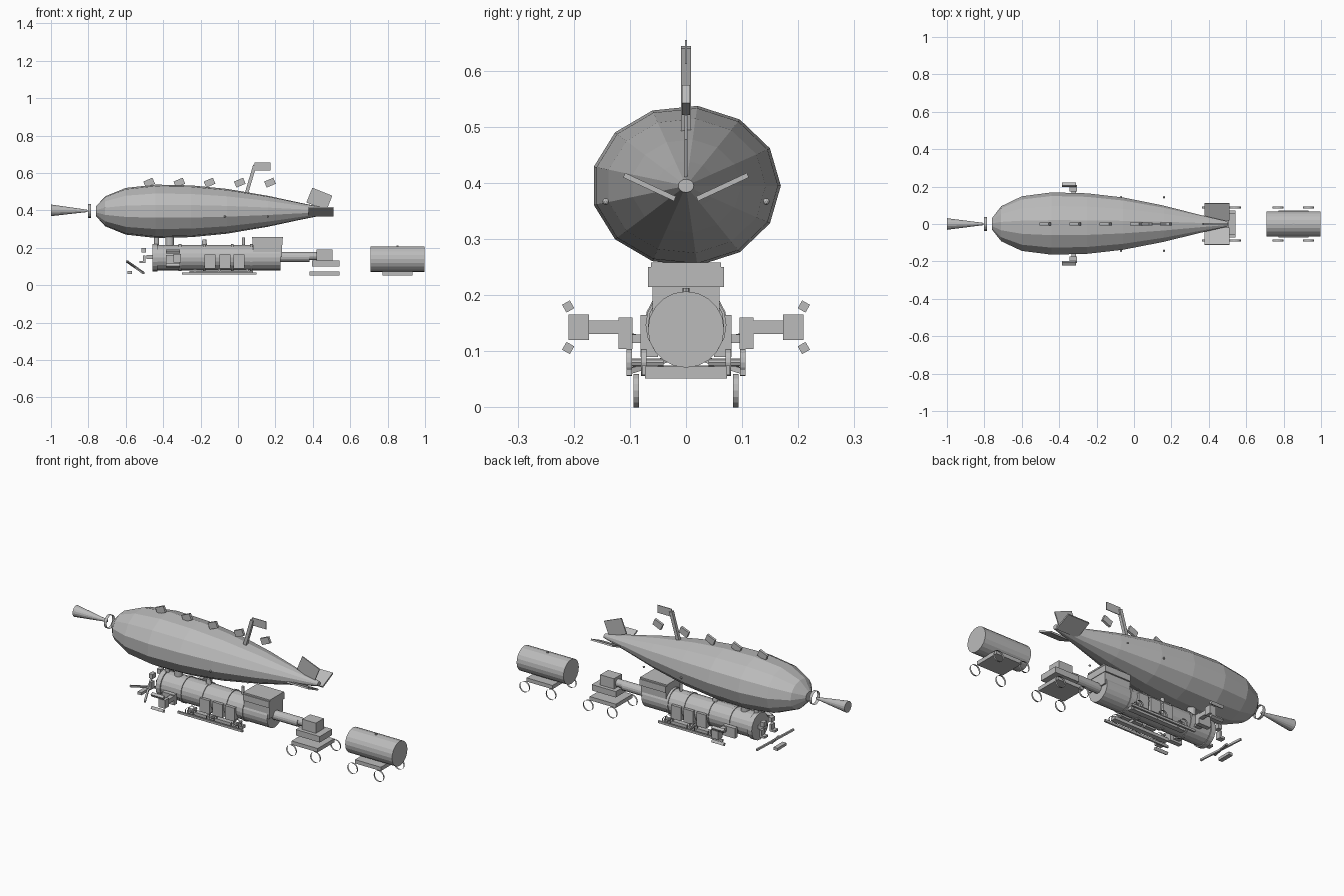
import bpy, bmesh, math
from mathutils import Vector, Matrix

cube = bpy.data.objects.get("Cube")
if cube:
    bpy.data.objects.remove(cube)

grey = bpy.data.materials.new("plain_grey")
grey.use_nodes = True
colour = (0.5, 0.5, 0.5, 1)
grey.diffuse_color = colour
grey.node_tree.nodes["Principled BSDF"].inputs["Base Color"].default_value = colour


def finish(name, bm, smooth=False):
    mesh = bpy.data.meshes.new(name)
    bm.to_mesh(mesh)
    bm.free()
    mesh.materials.append(grey)
    ob = bpy.data.objects.new(name, mesh)
    bpy.context.collection.objects.link(ob)
    return ob


def box(name, centre, size, tilt=0, axis='Y'):
    bm = bmesh.new()
    m = Matrix.Translation(centre) @ Matrix.Rotation(math.radians(tilt), 4, axis)
    bmesh.ops.create_cube(bm, size=1, matrix=m @ Matrix.Diagonal((*size, 1)))
    return finish(name, bm)


def span(name, x, y, z):
    """Box given by its (low, high) limits on each axis."""
    lims = (x, y, z)
    return box(name, [(a + b) / 2 for a, b in lims], [b - a for a, b in lims])


def tube(name, a, b, r1, r2=None, sides=16, caps=True):
    a, b = Vector(a), Vector(b)
    bm = bmesh.new()
    m = Matrix.Translation((a + b) / 2) @ (b - a).to_track_quat('Z', 'Y').to_matrix().to_4x4()
    bmesh.ops.create_cone(bm, cap_ends=caps, segments=sides, radius1=r1,
                          radius2=r1 if r2 is None else r2, depth=(b - a).length, matrix=m)
    return finish(name, bm)


def bar(name, a, b, width, depth):
    a, b = Vector(a), Vector(b)
    bm = bmesh.new()
    m = Matrix.Translation((a + b) / 2) @ (b - a).to_track_quat('Z', 'Y').to_matrix().to_4x4()
    bmesh.ops.create_cube(bm, size=1, matrix=m @ Matrix.Diagonal((width, depth, (b - a).length, 1)))
    return finish(name, bm)


def wheel(name, x, y, z, r=0.03):
    tube(name, (x, y - 0.005, z), (x, y + 0.005, z), r, caps=False)


# Balloon hull: thirteen-sided faceted body along x
bm = bmesh.new()
HULL_Z = 0.395
profile = [(-0.76, 0.03), (-0.71, 0.095), (-0.60, 0.148), (-0.44, 0.169), (-0.25, 0.164),
           (-0.06, 0.142), (0.16, 0.098), (0.34, 0.052), (0.50, 0.014)]
rings = []
for x, r in profile:
    ring = []
    for i in range(13):
        t = math.tau * i / 13
        ring.append(bm.verts.new((x, r * math.cos(t), HULL_Z + 0.85 * r * math.sin(t))))
    rings.append(ring)
for a, b in zip(rings, rings[1:]):
    for i in range(13):
        j = (i + 1) % 13
        bm.faces.new((a[i], a[j], b[j], b[i]))
bm.faces.new(rings[0])
bm.faces.new(rings[-1])
bmesh.ops.recalc_face_normals(bm, faces=bm.faces)
finish("balloon_hull", bm)

# Nose cone and open ring
tube("nose_cone", (-1.0, 0, 0.4), (-0.805, 0, 0.397), 0.031, 0.006)
tube("nose_ring", (-0.802, 0, 0.397), (-0.785, 0, 0.397), 0.037, caps=False)

# Tail fins
box("top_fin", (0.435, 0, 0.46), (0.115, 0.006, 0.085), 22)
for s in (-1, 1):
    box("side_fin", (0.443, s * 0.065, 0.393), (0.133, 0.1, 0.009), s * 25, 'X')

# Flag, mast and the row of tilted pennants
bar("mast", (0.043, 0, 0.483), (0.09, 0, 0.642), 0.018, 0.018)
span("flag", (0.088, 0.175), (-0.002, 0.002), (0.612, 0.655))
for i in range(5):
    box("pennant", (-0.475 + 0.1615 * i, 0, 0.548), (0.053, 0.014, 0.035), -23)

# Hull side lights
for x in (-0.07, 0.16):
    for s in (-1, 1):
        bm = bmesh.new()
        bmesh.ops.create_icosphere(bm, subdivisions=2, radius=0.006,
                                   matrix=Matrix.Translation((x, s * 0.143, 0.367)))
        finish("side_light", bm)

# Boiler with bands and front smokebox
tube("boiler", (-0.44, 0, 0.147), (0.227, 0, 0.147), 0.068, sides=20)
tube("smokebox_door", (-0.457, 0, 0.147), (-0.43, 0, 0.147), 0.074, sides=20)
for x in (-0.31, -0.18, -0.03, 0.07):
    tube("boiler_band", (x - 0.007, 0, 0.147), (x + 0.007, 0, 0.147), 0.072, sides=20)

# Chimneys, domes and struts up to the hull
tube("front_lamp", (-0.435, 0, 0.2), (-0.435, 0, 0.255), 0.013)
tube("chimney", (-0.365, 0, 0.2), (-0.365, 0, 0.265), 0.022)
tube("steam_dome", (-0.18, 0, 0.2), (-0.18, 0, 0.245), 0.016, 0.01)
tube("steam_pipe", (0.03, 0, 0.2), (0.03, 0, 0.255), 0.008)

# Cab and rear pipes
span("cab", (0.08, 0.235), (-0.06, 0.06), (0.15, 0.25))
span("cab_upper", (0.078, 0.238), (-0.068, 0.068), (0.215, 0.25))
span("cab_roof", (0.075, 0.24), (-0.062, 0.062), (0.25, 0.258))
tube("rear_pipe", (0.22, 0, 0.15), (0.382, 0, 0.15), 0.026)
tube("pipe_end", (0.37, 0, 0.155), (0.425, 0, 0.155), 0.021)

# Running gear, side boxes and propeller pods on both sides
for s in (-1, 1):
    for x in (-0.15, -0.07, 0.005):
        span("side_box", (x - 0.03, x + 0.03), sorted((s * 0.05, s * 0.081)), (0.09, 0.165))
    span("running_rail", (-0.30, 0.10), sorted((s * 0.096, s * 0.106)), (0.057, 0.069))
    span("frame_rail", (-0.26, 0.08), sorted((s * 0.05, s * 0.078)), (0.058, 0.075))
    for x in (-0.23, -0.1, 0.05):
        wheel("drive_wheel", x, s * 0.101, 0.08, 0.024)
        wheel("inner_wheel", x, s * 0.075, 0.08, 0.024)
        tube("axle", (x, s * 0.04, 0.08), (x, s * 0.101, 0.08), 0.007, sides=8)
    span("pod_mount", (-0.385, -0.31), sorted((s * 0.095, s * 0.12)), (0.104, 0.16))
    span("pod_bracket", (-0.365, -0.33), sorted((s * 0.06, s * 0.1)), (0.115, 0.13))
    span("pod_arm", (-0.335, -0.31), sorted((s * 0.12, s * 0.175)), (0.131, 0.155))
    span("pod", (-0.345, -0.305), sorted((s * 0.173, s * 0.209)), (0.12, 0.166))
    for z, tilt in ((0.18, -30), (0.106, 30)):
        box("pod_blade", (-0.347, s * 0.21, z), (0.075, 0.016, 0.016), s * tilt, 'X')

# Front guard
for s in (-1, 1):
    bar("guard_bar", (-0.595, -s * 0.1, 0.128), (-0.505, s * 0.1, 0.065), 0.01, 0.01)
span("guard_step", (-0.592, -0.568), (-0.04, 0.04), (0.06, 0.075))
for s in (-1, 1):
    span("buffer_low", (-0.527, -0.495), sorted((s * 0.03, s * 0.06)), (0.118, 0.13))
    span("buffer_post", (-0.508, -0.495), sorted((s * 0.03, s * 0.06)), (0.125, 0.158))
    span("buffer_top", (-0.515, -0.492), sorted((s * 0.02, s * 0.05)), (0.175, 0.2))
span("coupling", (-0.49, -0.455), (-0.02, 0.02), (0.14, 0.16))

# Small cart
span("cart_base", (0.382, 0.543), (-0.073, 0.073), (0.052, 0.073))
span("cart_deck", (0.395, 0.543), (-0.055, 0.055), (0.1, 0.133))
span("cart_block", (0.42, 0.505), (-0.035, 0.035), (0.133, 0.19))

# Tank wagon
tube("tank", (0.709, 0, 0.139), (0.998, 0, 0.139), 0.068, sides=20)
tube("tank_cap", (0.853, 0, 0.2), (0.853, 0, 0.213), 0.006, sides=8)
span("wagon_base", (0.773, 0.933), (-0.073, 0.073), (0.052, 0.073))

# Open rim wheels for the cart and the wagon
for x in (0.393, 0.541, 0.77, 0.933):
    for s in (-1, 1):
        wheel("rim_wheel", x, s * 0.089, 0.03)
